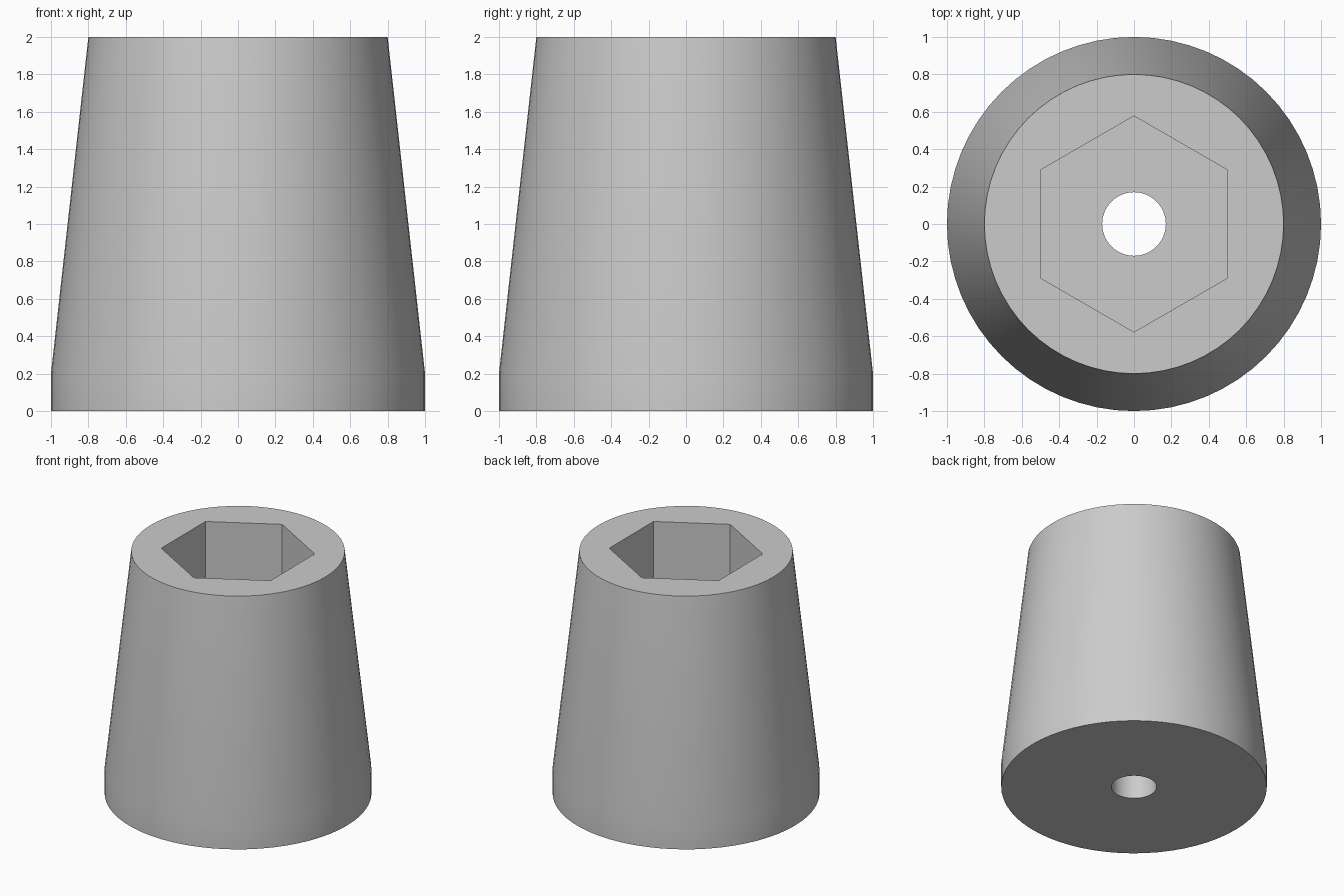
import bpy
import math

if "Cube" in bpy.data.objects:
    bpy.data.objects.remove(bpy.data.objects["Cube"], do_unlink=True)

SIDES = 64
TOP = 2.0
BAND = 0.2             # height of the straight band at the base
POCKET_FLOOR = 0.4
HOLE_RADIUS = 0.17
HEX_RADIUS = 0.5 / math.cos(math.pi / 6)

grey = bpy.data.materials.new("plain grey")
grey.use_nodes = True
colour = (0.6, 0.6, 0.6, 1)
grey.diffuse_color = colour
grey.node_tree.nodes["Principled BSDF"].inputs["Base Color"].default_value = colour


def prism(name, sides, radius, bottom, top):
    """Upright prism between two heights, with a corner on the y axis."""
    bpy.ops.mesh.primitive_cylinder_add(
        vertices=sides, radius=radius, depth=top - bottom,
        location=(0, 0, (bottom + top) / 2))
    obj = bpy.context.object
    obj.name = name
    obj.data.materials.append(grey)
    return obj


def revolve(name, profile):
    """Closed solid of revolution from (radius, height) pairs."""
    verts, faces = [], []
    for radius, height in profile:
        for i in range(SIDES):
            a = math.tau * i / SIDES
            verts.append((radius * math.cos(a), radius * math.sin(a), height))
    for ring in range(len(profile) - 1):
        for i in range(SIDES):
            a, b = ring * SIDES + i, ring * SIDES + (i + 1) % SIDES
            faces.append((a, b, b + SIDES, a + SIDES))
    faces.append(tuple(reversed(range(SIDES))))
    faces.append(tuple(range(len(verts) - SIDES, len(verts))))
    mesh = bpy.data.meshes.new(name)
    mesh.from_pydata(verts, [], faces)
    mesh.materials.append(grey)
    obj = bpy.data.objects.new(name, mesh)
    bpy.context.collection.objects.link(obj)
    return obj


# Tapered body with a short straight band at the base
body = revolve("tapered_foot", [(1, 0), (1, BAND), (0.8, TOP)])

# Hexagonal pocket from the top and a round hole right through
cutters = [
    prism("hex_pocket_cutter", 6, HEX_RADIUS, POCKET_FLOOR, TOP + 0.5),
    prism("screw_hole_cutter", SIDES, HOLE_RADIUS, -0.5, TOP + 0.2),
]
bpy.ops.object.select_all(action="DESELECT")
body.select_set(True)
bpy.context.view_layer.objects.active = body
for cutter in cutters:
    cutter.hide_render = True
    cut = body.modifiers.new(cutter.name, "BOOLEAN")
    cut.operation = "DIFFERENCE"
    cut.solver = "EXACT"
    cut.object = cutter
    bpy.ops.object.modifier_apply(modifier=cut.name)
    bpy.data.objects.remove(cutter, do_unlink=True)

# Smooth round walls, crisp rims and pocket corners
bpy.ops.object.shade_smooth_by_angle(angle=math.radians(30))
